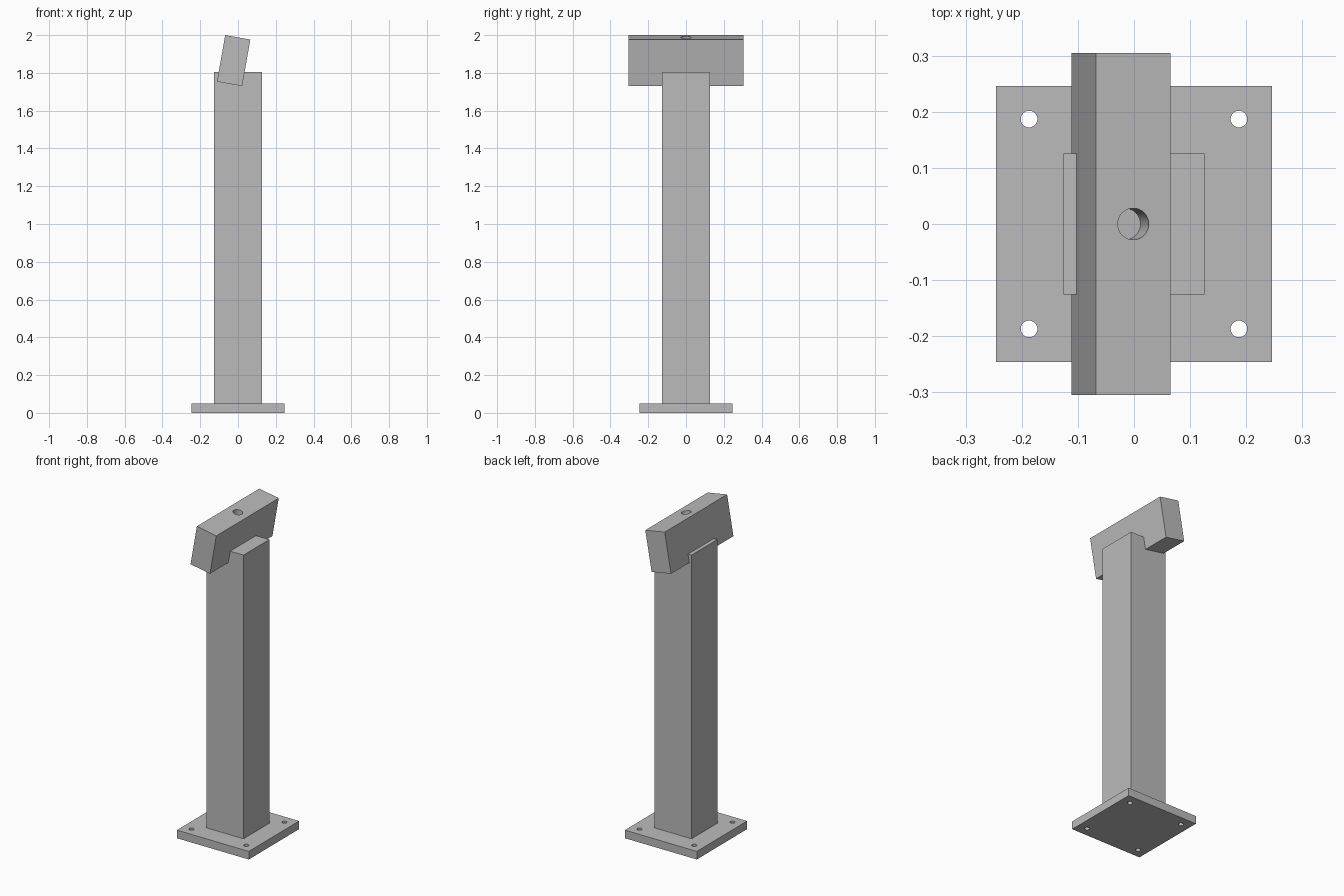
import bpy
import math
from mathutils import Matrix, Vector

cube = bpy.data.objects.get("Cube")
if cube:
    bpy.data.objects.remove(cube, do_unlink=True)

# Single flat grey
steel = bpy.data.materials.new("grey_steel")
steel.use_nodes = True
grey = (0.5, 0.5, 0.5, 1)
steel.diffuse_color = grey
steel.node_tree.nodes["Principled BSDF"].inputs["Base Color"].default_value = grey


def box(name, size, centre, tilt=0):
    bpy.ops.mesh.primitive_cube_add(size=1)
    obj = bpy.context.object
    obj.name = name
    obj.data.transform(Matrix.Diagonal((*size, 1)))
    obj.location = centre
    obj.rotation_euler.y = tilt
    obj.data.materials.append(steel)
    return obj


def drill(target, centre, radius, length, tilt=0):
    """Cut a round hole into target, then remove the cutter."""
    bpy.ops.mesh.primitive_cylinder_add(vertices=48, radius=radius, depth=length,
                                        location=centre, rotation=(0, tilt, 0))
    cutter = bpy.context.object
    cutter.data.materials.append(steel)
    cutter.hide_render = True
    mod = target.modifiers.new("hole", "BOOLEAN")
    mod.operation = "DIFFERENCE"
    mod.solver = "EXACT"
    mod.object = cutter
    bpy.ops.object.select_all(action="DESELECT")
    target.select_set(True)
    bpy.context.view_layer.objects.active = target
    bpy.ops.object.modifier_apply(modifier=mod.name)
    bpy.data.objects.remove(cutter, do_unlink=True)
    bpy.ops.object.shade_smooth_by_angle(angle=math.radians(30))


# Base plate with four bolt holes
plate_h = 0.05
plate = box("base_plate", (0.492, 0.492, plate_h), (0, 0, plate_h / 2))
for sx in (-1, 1):
    for sy in (-1, 1):
        drill(plate, (sx * 0.187, sy * 0.187, plate_h / 2), 0.0148, 0.2)

# Square post
post_top = 1.805
box("post", (0.252, 0.252, post_top - plate_h), (0, 0, (post_top + plate_h) / 2))

# Tilted head block with a blind hole in its top
tilt = math.radians(10)
head_h = 0.25
centre = Vector((-0.023, 0, 1.865))
head = box("head_block", (0.135, 0.61, head_h), centre, tilt)
axis = Vector((math.sin(tilt), 0, math.cos(tilt)))
hole_depth = 0.085
drill(head, centre + axis * (head_h / 2), 0.028, 2 * hole_depth, tilt)
